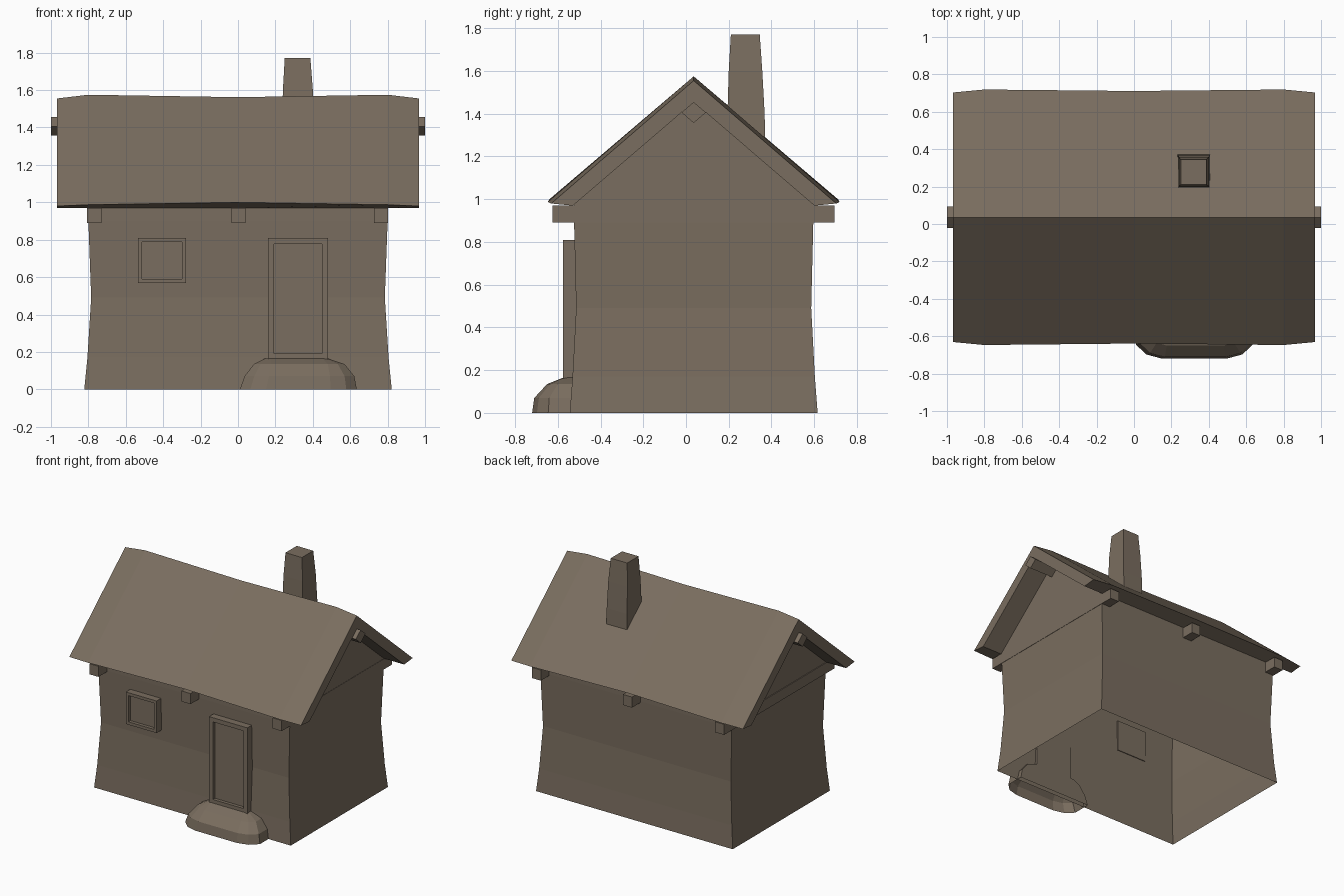
import bpy, bmesh

if "Cube" in bpy.data.objects:
    bpy.data.objects.remove(bpy.data.objects["Cube"])

CY = 0.036  # y of the ridge line

mat = bpy.data.materials.new("brown clay")
mat.diffuse_color = (0.195, 0.155, 0.115, 1)
mat.use_nodes = True
mat.node_tree.nodes["Principled BSDF"].inputs["Base Color"].default_value = mat.diffuse_color


def make(name, bm):
    bmesh.ops.recalc_face_normals(bm, faces=bm.faces)
    me = bpy.data.meshes.new(name)
    bm.to_mesh(me)
    bm.free()
    me.materials.append(mat)
    ob = bpy.data.objects.new(name, me)
    bpy.context.collection.objects.link(ob)
    return ob


def loft(bm, rings, first=True, last=True):
    """Skin closed rings of points, with optional end caps."""
    vs = [[bm.verts.new(p) for p in r] for r in rings]
    n = len(vs[0])
    for a, b in zip(vs, vs[1:]):
        for i in range(n):
            j = (i + 1) % n
            bm.faces.new((a[i], a[j], b[j], b[i]))
    if first:
        bm.faces.new(vs[0])
    if last:
        bm.faces.new(vs[-1])
    return vs


def rect(x0, x1, y0, y1, z):
    return [(x0, y0, z), (x1, y0, z), (x1, y1, z), (x0, y1, z)]


# Walls: flared, open below, with gables tucked into the roof
bm = bmesh.new()
levels = [(0, .822, .58), (.17, .805, .567), (.49, .785, .55), (.9, .80, .56), (1.0, .80, .56)]
vs = loft(bm, [rect(-x, x, CY - y, CY + y, z) for z, x, y in levels], False, False)
a, b, c, d = vs[-1]
left = bm.verts.new((-.80, CY, 1.5))
right = bm.verts.new((.80, CY, 1.5))
for f in ((a, d, left), (b, c, right), (a, b, right, left), (d, c, right, left)):
    bm.faces.new(f)
make("walls", bm)

# Roof: thick chevron with a sagging ridge
bm = bmesh.new()
sections = [(-.968, 1.555, .667, .98), (-.8, 1.575, .683, .987), (0, 1.562, .675, 1.0),
            (.8, 1.575, .683, .987), (.968, 1.555, .667, .98)]
loft(bm, [[(x, CY - e, ze), (x, CY, za), (x, CY + e, ze),
           (x, CY + .565, .97), (x, CY, 1.455), (x, CY - .565, .97)]
          for x, za, e, ze in sections])
make("roof", bm)

# Ridge beam: diamond section
bm = bmesh.new()
loft(bm, [[(x, CY - .057, 1.406), (x, CY, 1.455), (x, CY + .057, 1.406), (x, CY, 1.357)]
          for x in (-1, 1)])
make("ridge_beam", bm)

# Cross beams sticking out under the eaves
for i, x in enumerate((-.768, .002, .764)):
    bm = bmesh.new()
    loft(bm, [rect(x - .038, x + .038, CY - .66, CY + .66, z) for z in (.89, .97)])
    make("eave_beam_%d" % (i + 1), bm)

# Chimney
bm = bmesh.new()
loft(bm, [rect(.233, .407, .193, .372, 1.2), rect(.235, .405, .194, .368, 1.4),
          rect(.24, .40, .2, .357, 1.6), rect(.25, .387, .21, .345, 1.772)])
make("chimney", bm)


# Door and window: framed boxes with a recessed panel
def framed(name, x0, x1, z0, z1, w):
    def r(y, m):
        return [(x0 + m, y, z0 + m), (x1 - m, y, z0 + m), (x1 - m, y, z1 - m), (x0 + m, y, z1 - m)]
    bm = bmesh.new()
    loft(bm, [r(-.51, 0), r(-.575, 0), r(-.575, w), r(-.55, w)])
    make(name, bm)


framed("door", .16, .48, .16, .81, .032)
framed("window", -.535, -.278, .568, .81, .022)

# Door step: rounded boulder, open below
bm = bmesh.new()
rings = []
for z, xl, xr, yf, c, d in ((0, .01, .635, -.72, .14, .075), (.07, .035, .622, -.71, .13, .07),
                            (.135, .085, .57, -.65, .09, .05), (.165, .145, .48, -.575, .03, .02)):
    rings.append([(xl, -.505, z), (xl, yf + d, z), (xl + c * .4, yf + d * .3, z), (xl + c, yf, z),
                  (xr - c, yf, z), (xr - c * .4, yf + d * .3, z), (xr, yf + d, z), (xr, -.505, z)])
loft(bm, rings, False, True)
make("door_step", bm)
